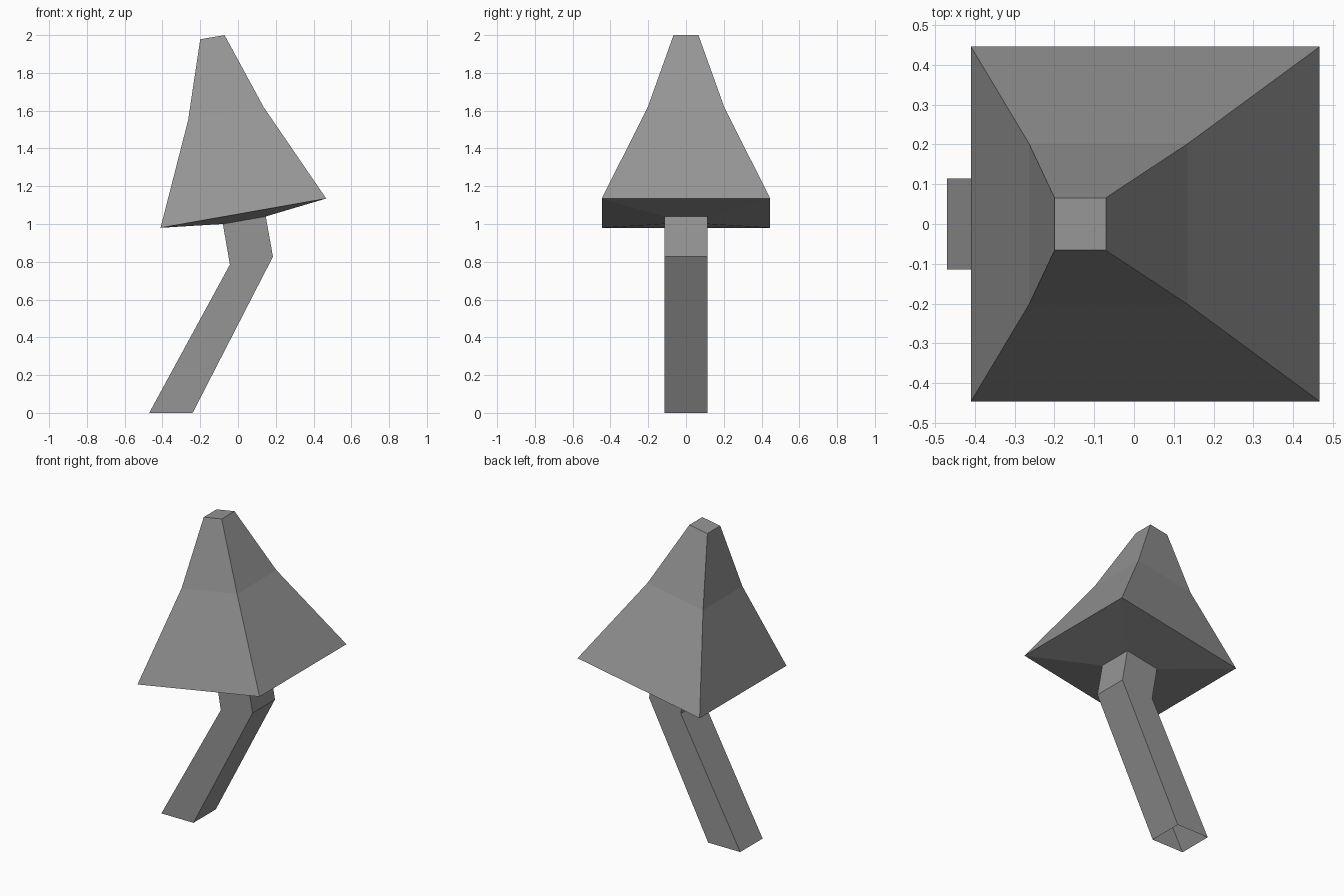
import bpy

# Remove the default cube
cube = bpy.data.objects.get("Cube")
if cube:
    bpy.data.objects.remove(cube, do_unlink=True)

grey = bpy.data.materials.new("plain_grey")
grey.use_nodes = True
grey.diffuse_color = (0.3, 0.3, 0.3, 1)
grey.node_tree.nodes["Principled BSDF"].inputs["Base Color"].default_value = (0.3, 0.3, 0.3, 1)


def loft(name, rings, cap_top=False):
    """Join four-sided rings, each (left x, left z, right x, right z, half depth)."""
    verts, faces = [], []
    for xl, zl, xr, zr, d in rings:
        verts += [(xl, -d, zl), (xr, -d, zr), (xr, d, zr), (xl, d, zl)]
    for r in range(len(rings) - 1):
        a, b = 4 * r, 4 * r + 4
        for i in range(4):
            j = (i + 1) % 4
            faces.append((a + i, a + j, b + j, b + i))
    if cap_top:
        last = len(verts) - 4
        faces.append(tuple(range(last, last + 4)))
    mesh = bpy.data.meshes.new(name)
    mesh.from_pydata(verts, [], faces)
    mesh.materials.append(grey)
    mesh.update()
    obj = bpy.data.objects.new(name, mesh)
    bpy.context.collection.objects.link(obj)
    return obj


foot = (-0.47, 0.0, -0.24, 0.0, 0.115)
bend = (-0.043, 0.785, 0.185, 0.827, 0.115)
neck = (-0.08, 1.0, 0.147, 1.04, 0.115)
rim = (-0.41, 0.98, 0.467, 1.135, 0.446)
waist = (-0.264, 1.55, 0.135, 1.62, 0.202)
tip = (-0.2, 1.978, -0.071, 2.0, 0.066)

# Bent trunk, open at the foot
loft("trunk", [foot, bend, neck])

# Tilted crown with its underside meeting the trunk
loft("crown", [neck, rim, waist, tip], cap_top=True)
